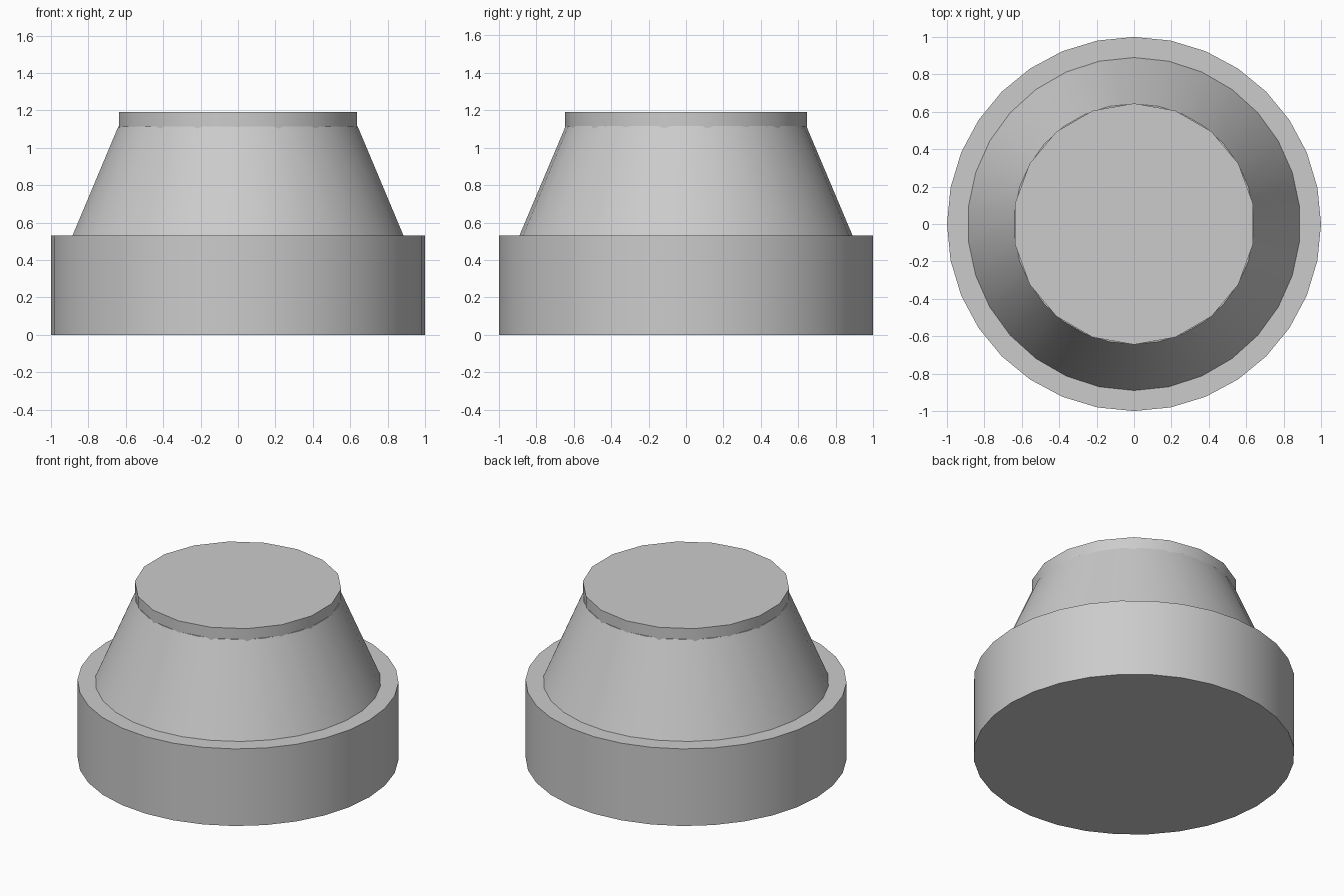
import bpy
import math

cube = bpy.data.objects.get("Cube")
if cube:
    bpy.data.objects.remove(cube, do_unlink=True)

# Single grey material
grey = bpy.data.materials.new("plain_grey")
grey.use_nodes = True
colour = (0.6, 0.6, 0.6, 1)
grey.diffuse_color = colour
grey.node_tree.nodes["Principled BSDF"].inputs["Base Color"].default_value = colour


def tapered_disc(name, sides, bottom_radius, top_radius, z_low, z_high):
    """Round solid between two heights, with a corner on the y axis."""
    bpy.ops.mesh.primitive_cone_add(
        vertices=sides, radius1=bottom_radius, radius2=top_radius,
        depth=z_high - z_low, location=(0, 0, (z_low + z_high) / 2))
    part = bpy.context.object
    part.name = name
    part.data.materials.append(grey)
    bpy.ops.object.shade_smooth_by_angle(angle=math.radians(30))
    return part


# Wide base, sloping body and short straight collar
tapered_disc("base", 32, 1.0, 1.0, 0, 0.53)
tapered_disc("sloping_body", 30, 0.89, 0.643, 0.53, 1.115)
tapered_disc("top_collar", 18, 0.645, 0.645, 1.10, 1.19)
